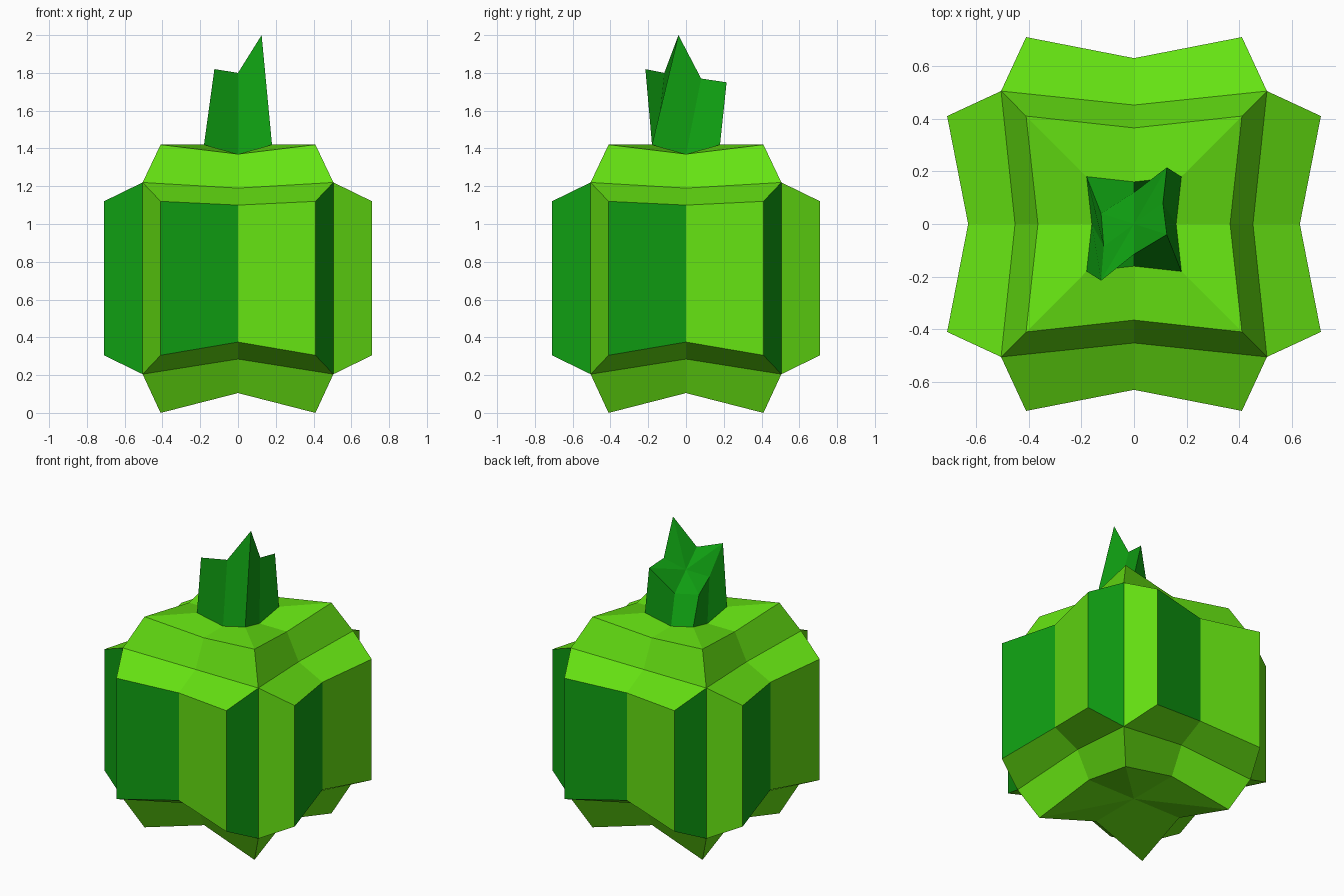
import bpy
import bmesh
from math import pi
from mathutils import Matrix, Vector

default_cube = bpy.data.objects.get("Cube")
if default_cube:
    bpy.data.objects.remove(default_cube, do_unlink=True)


def make_material(name, colour):
    material = bpy.data.materials.new(name)
    material.use_nodes = True
    material.diffuse_color = (*colour, 1)
    shader = material.node_tree.nodes["Principled BSDF"]
    shader.inputs["Base Color"].default_value = (*colour, 1)
    return material


lime_green = make_material("lime_green", (0.13, 0.76, 0.006))
dark_green = make_material("dark_green", (0.005, 0.35, 0.006))
LIME, DARK = 0, 1


def add_face(bm, points, material_index=0):
    face = bm.faces.new([bm.verts.new(point) for point in points])
    face.material_index = material_index


def finish_object(bm, name, materials):
    bmesh.ops.remove_doubles(bm, verts=bm.verts, dist=0.001)
    bmesh.ops.recalc_face_normals(bm, faces=bm.faces)
    mesh = bpy.data.meshes.new(name)
    bm.to_mesh(mesh)
    bm.free()
    for material in materials:
        mesh.materials.append(material)
    obj = bpy.data.objects.new(name, mesh)
    bpy.context.collection.objects.link(obj)
    return obj


# Body profile rows, top to bottom:
# corner half width, corner depth, corner height, crease depth, crease height
STEM_SEAT = (0.18, 0.18, 1.42, 0.16, 1.37)
PROFILE = [
    STEM_SEAT,
    (0.41, 0.41, 1.42, 0.365, 1.37),
    (0.505, 0.505, 1.22, 0.452, 1.19),
    (0.41, 0.71, 1.12, 0.63, 1.10),
    (0.41, 0.71, 0.305, 0.63, 0.375),
    (0.505, 0.505, 0.205, 0.452, 0.285),
    (0.41, 0.41, 0, 0.36, 0.105),
]
PANEL_ROW = 3


def corner(row, side):
    return Vector((side * row[0], -row[1], row[2]))


def crease(row):
    return Vector((0, -row[3], row[4]))


# Body: one creased side repeated around the vertical axis
body = bmesh.new()
base_centre = Vector((0, 0, PROFILE[-1][4]))
for quarter in range(4):
    turn = Matrix.Rotation(quarter * pi / 2, 3, "Z")
    for side in (-1, 1):
        for i, (upper, lower) in enumerate(zip(PROFILE, PROFILE[1:])):
            striped = i == PANEL_ROW and side < 0
            quad = (corner(upper, side), corner(lower, side), crease(lower), crease(upper))
            add_face(body, [turn @ p for p in quad], DARK if striped else LIME)
        # Slanted vertical edge of the raised panel
        edge = [corner(row, side) for row in PROFILE[PANEL_ROW - 1:PANEL_ROW + 3]]
        add_face(body, [turn @ p for p in edge], DARK if side > 0 else LIME)
        # Underside
        base = (corner(PROFILE[-1], side), base_centre, crease(PROFILE[-1]))
        add_face(body, [turn @ p for p in base], LIME)
finish_object(body, "body", [lime_green, dark_green])

# Stem: eight-point star prism, twisted and slanted at the top
tip_ring = [Vector(p) for p in (
    (-0.125, -0.215, 1.82), (0, -0.115, 1.80),
    (0.125, -0.04, 2.0), (0.11, 0.08, 1.77),
    (0.125, 0.215, 1.75), (0, 0.12, 1.575),
    (-0.125, 0.04, 1.57), (-0.115, -0.085, 1.64),
)]
tip_centre = Vector((0, 0, 1.69))
root_ring = []
for quarter in range(4):
    turn = Matrix.Rotation(quarter * pi / 2, 3, "Z")
    root_ring += [turn @ corner(STEM_SEAT, -1), turn @ crease(STEM_SEAT)]

stem = bmesh.new()
for i in range(8):
    j = (i + 1) % 8
    add_face(stem, (root_ring[i], root_ring[j], tip_ring[j], tip_ring[i]))
    add_face(stem, (tip_ring[i], tip_ring[j], tip_centre))
finish_object(stem, "stem", [dark_green])
